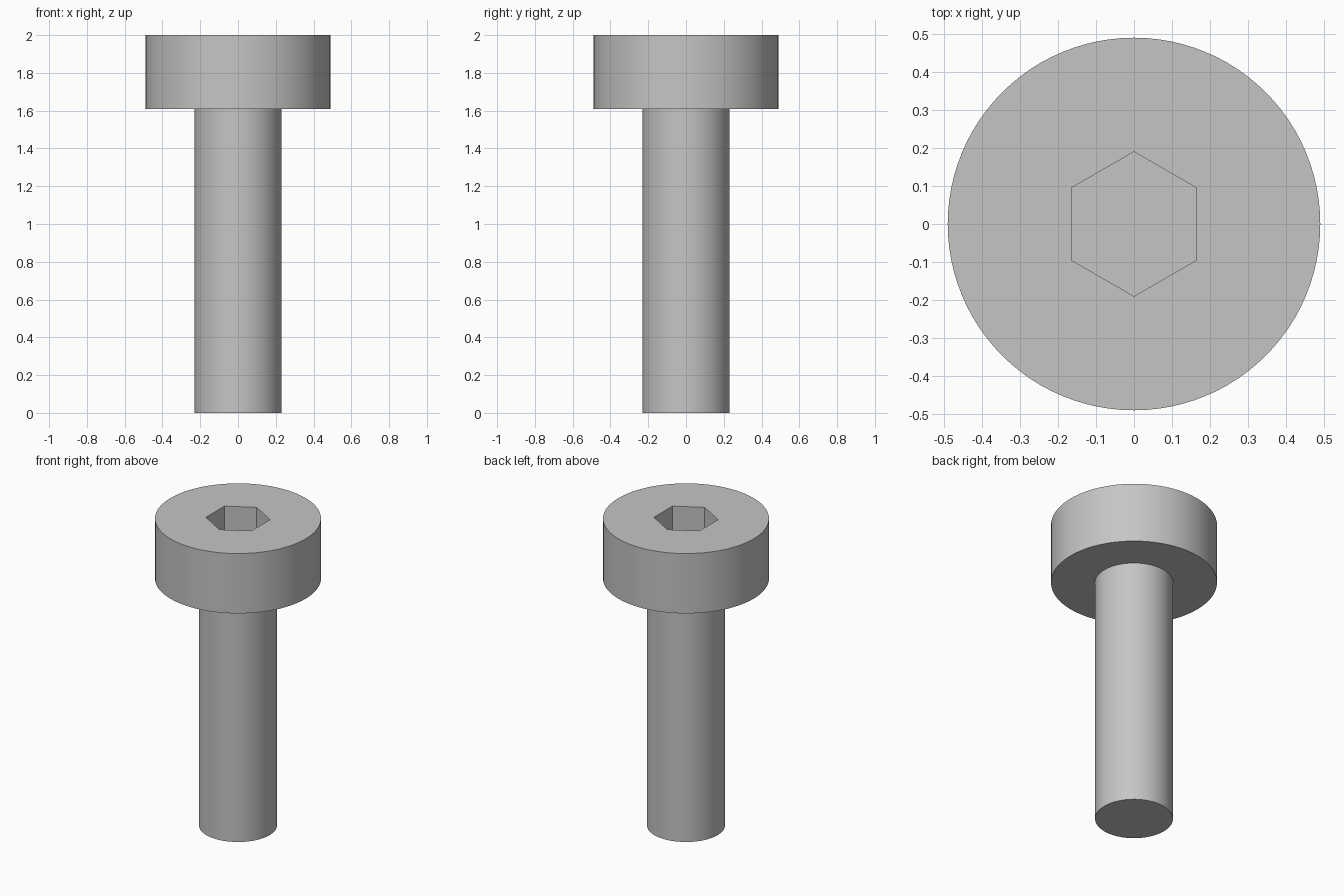
import bpy

default = bpy.data.objects.get("Cube")
if default:
    bpy.data.objects.remove(default, do_unlink=True)

SEGMENTS = 96
HEAD_BASE, TOP = 1.61, 2.0
SOCKET_DEPTH = 0.2

steel = bpy.data.materials.new("plain_grey_steel")
steel.use_nodes = True
grey = (0.56, 0.56, 0.56, 1)
steel.diffuse_color = grey
steel.node_tree.nodes["Principled BSDF"].inputs["Base Color"].default_value = grey


def cylinder(name, radius, bottom, top, sides=SEGMENTS):
    bpy.ops.mesh.primitive_cylinder_add(
        vertices=sides, radius=radius, depth=top - bottom,
        location=(0, 0, (top + bottom) / 2))
    obj = bpy.context.object
    obj.name = name
    obj.data.materials.append(steel)
    return obj


# Round shank, its upper end tucked into the head
shank = cylinder("shank", 0.23, 0, HEAD_BASE + 0.04)

# Cylindrical head with a hexagonal socket, corners towards front and back
head = cylinder("head", 0.49, HEAD_BASE, TOP)
cutter = cylinder("socket_cutter", 0.19, TOP - SOCKET_DEPTH, TOP + 0.1, 6)
cutter.hide_render = True

cut = head.modifiers.new("hex_socket", "BOOLEAN")
cut.operation = "DIFFERENCE"
cut.solver = "EXACT"
cut.object = cutter
bpy.ops.object.select_all(action="DESELECT")
head.select_set(True)
bpy.context.view_layer.objects.active = head
bpy.ops.object.modifier_apply(modifier=cut.name)
bpy.data.objects.remove(cutter, do_unlink=True)

# Smooth round sides, sharp rims and socket edges
for part in (shank, head):
    bpy.ops.object.select_all(action="DESELECT")
    part.select_set(True)
    bpy.context.view_layer.objects.active = part
    bpy.ops.object.shade_smooth_by_angle(angle=0.5)
